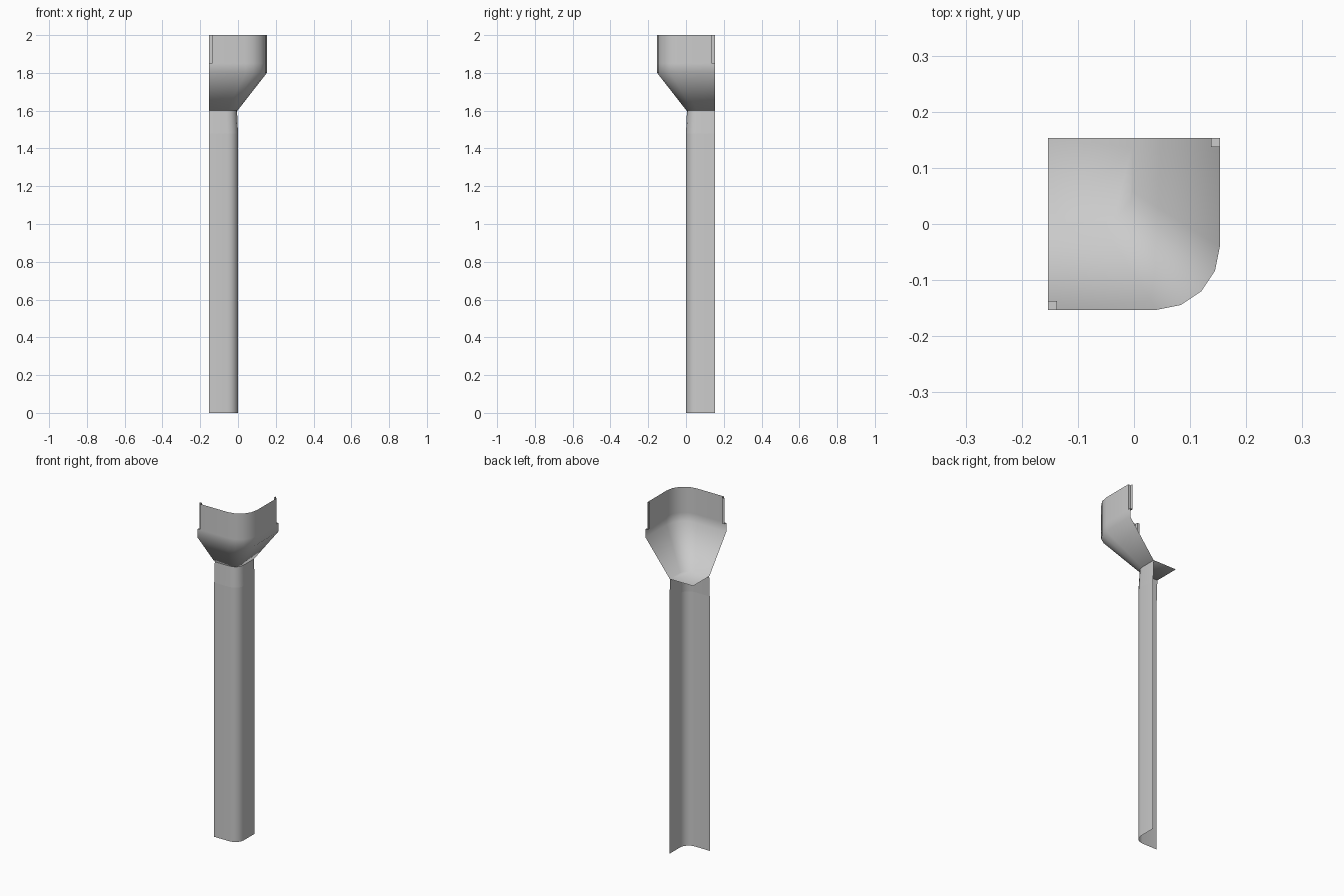
import bpy, bmesh, math

if "Cube" in bpy.data.objects:
    bpy.data.objects.remove(bpy.data.objects["Cube"])

W = 0.153      # half width
LIP = 0.016    # lap joint recess


def profile(corner, r, split=False):
    """L-shaped outline with a rounded corner at (corner, -corner)."""
    pts = [(-W, -corner)]
    if split:
        pts.append((-W + LIP, -corner))
    cx = corner - r
    for i in range(5):
        a = -math.pi / 2 + i * math.pi / 8
        pts.append((cx + r * math.cos(a), -cx + r * math.sin(a)))
    if split:
        pts.append((corner, W - LIP))
    return pts + [(corner, W)]


def row(bm, pts, z):
    return [bm.verts.new((x, y, z)) for x, y in pts]


def bridge(bm, low, high):
    for i in range(len(low) - 1):
        bm.faces.new((low[i], low[i + 1], high[i + 1], high[i]))


def finish(bm, name):
    mesh = bpy.data.meshes.new(name)
    bm.to_mesh(mesh)
    bm.free()
    ob = bpy.data.objects.new(name, mesh)
    bpy.context.collection.objects.link(ob)
    bpy.ops.object.select_all(action='DESELECT')
    ob.select_set(True)
    bpy.context.view_layer.objects.active = ob
    bpy.ops.object.shade_smooth_by_angle(angle=math.radians(56))


def shaft(name, sections):
    bm = bmesh.new()
    rows = [row(bm, profile(c, r), z) for c, r, z in sections]
    for a, b in zip(rows, rows[1:]):
        bridge(bm, a, b)
    finish(bm, name)


# Long corner shaft and the slightly tapered collar under the head
shaft("shaft", [(0.0, 0.055, 0), (0.0, 0.055, 1.48)])
shaft("collar", [(0.0, 0.055, 1.48), (-0.005, 0.055, 1.6)])

# Flared head: floor, slope, wall and recessed ends
bm = bmesh.new()
neck = row(bm, profile(-0.003, 0.055, True), 1.6)
flare = row(bm, profile(W, 0.113, True), 1.8)
shelf = row(bm, profile(W, 0.113, True), 1.85)
bm.faces.new(neck + [bm.verts.new((-W, W, 1.6))]).normal_flip()
bridge(bm, neck, flare)
bridge(bm, flare, shelf)
rim = row(bm, profile(W, 0.113, True)[1:-1], 2.0)
bridge(bm, shelf[1:-1], rim)

# Lap joint at each end: stepped-in strip standing on a small shelf
inner = W - LIP
step_a = [(-W, -inner), (-inner, -inner)]
step_b = [(inner, inner), (inner, W)]
low_a, top_a = row(bm, step_a, 1.85), row(bm, step_a, 2.0)
low_b, top_b = row(bm, step_b, 1.85), row(bm, step_b, 2.0)
bridge(bm, low_a + [shelf[1]], top_a + [rim[0]])
bridge(bm, [shelf[-2]] + low_b, [rim[-1]] + top_b)
bm.faces.new((shelf[0], shelf[1], low_a[1], low_a[0]))
bm.faces.new((shelf[-2], shelf[-1], low_b[1], low_b[0]))
bmesh.ops.recalc_face_normals(bm, faces=bm.faces[:])
finish(bm, "flared_head")
